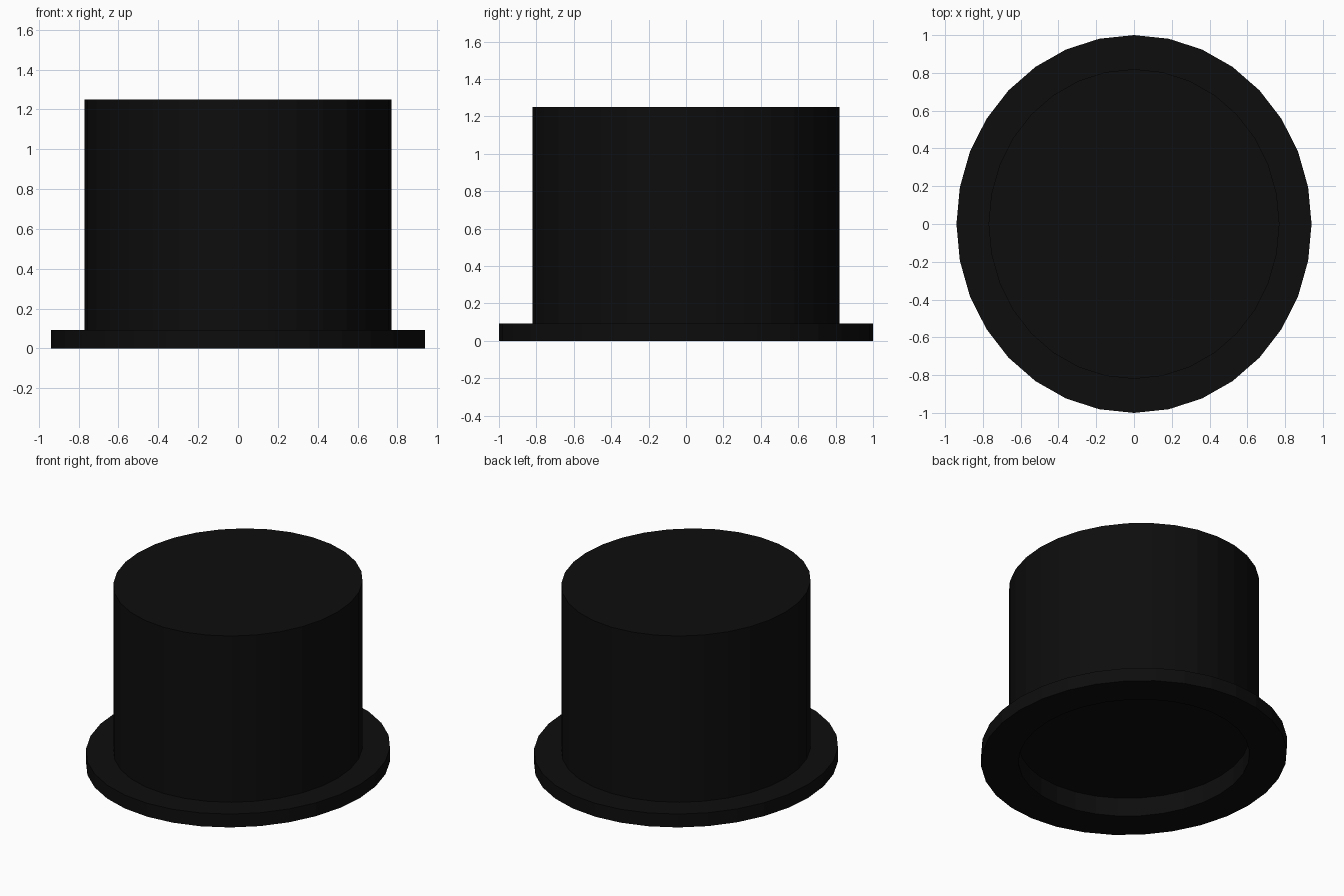
import bpy, bmesh, math

if "Cube" in bpy.data.objects:
    bpy.data.objects.remove(bpy.data.objects["Cube"])

SIDES = 32


def felt_material():
    mat = bpy.data.materials.new("black_felt")
    mat.diffuse_color = (0.004, 0.004, 0.004, 1)
    mat.use_nodes = True
    mat.node_tree.nodes["Principled BSDF"].inputs["Base Color"].default_value = mat.diffuse_color
    return mat


def lathe_oval(name, profile, mat):
    """Sweep (x radius, y radius, z) stations into a closed oval shell."""
    bm = bmesh.new()
    rings = []
    for rx, ry, z in profile:
        rings.append([bm.verts.new((rx * math.cos(a), ry * math.sin(a), z))
                      for a in (2 * math.pi * i / SIDES for i in range(SIDES))])
    for low, high in zip(rings, rings[1:]):
        for i in range(SIDES):
            j = (i + 1) % SIDES
            bm.faces.new((low[i], low[j], high[j], high[i]))
    bm.faces.new(rings[0])
    bm.faces.new(rings[-1])
    bmesh.ops.recalc_face_normals(bm, faces=bm.faces)
    mesh = bpy.data.meshes.new(name)
    bm.to_mesh(mesh)
    bm.free()
    mesh.materials.append(mat)
    obj = bpy.data.objects.new(name, mesh)
    bpy.context.collection.objects.link(obj)
    return obj


# Hat: head recess, brim underside, brim rim, brim top, crown wall, crown top
lathe_oval("top_hat", [
    (0.71, 0.755, 0.13),
    (0.71, 0.755, 0.0),
    (0.94, 1.0, 0.0),
    (0.94, 1.0, 0.093),
    (0.77, 0.82, 0.093),
    (0.77, 0.82, 1.25),
], felt_material())
